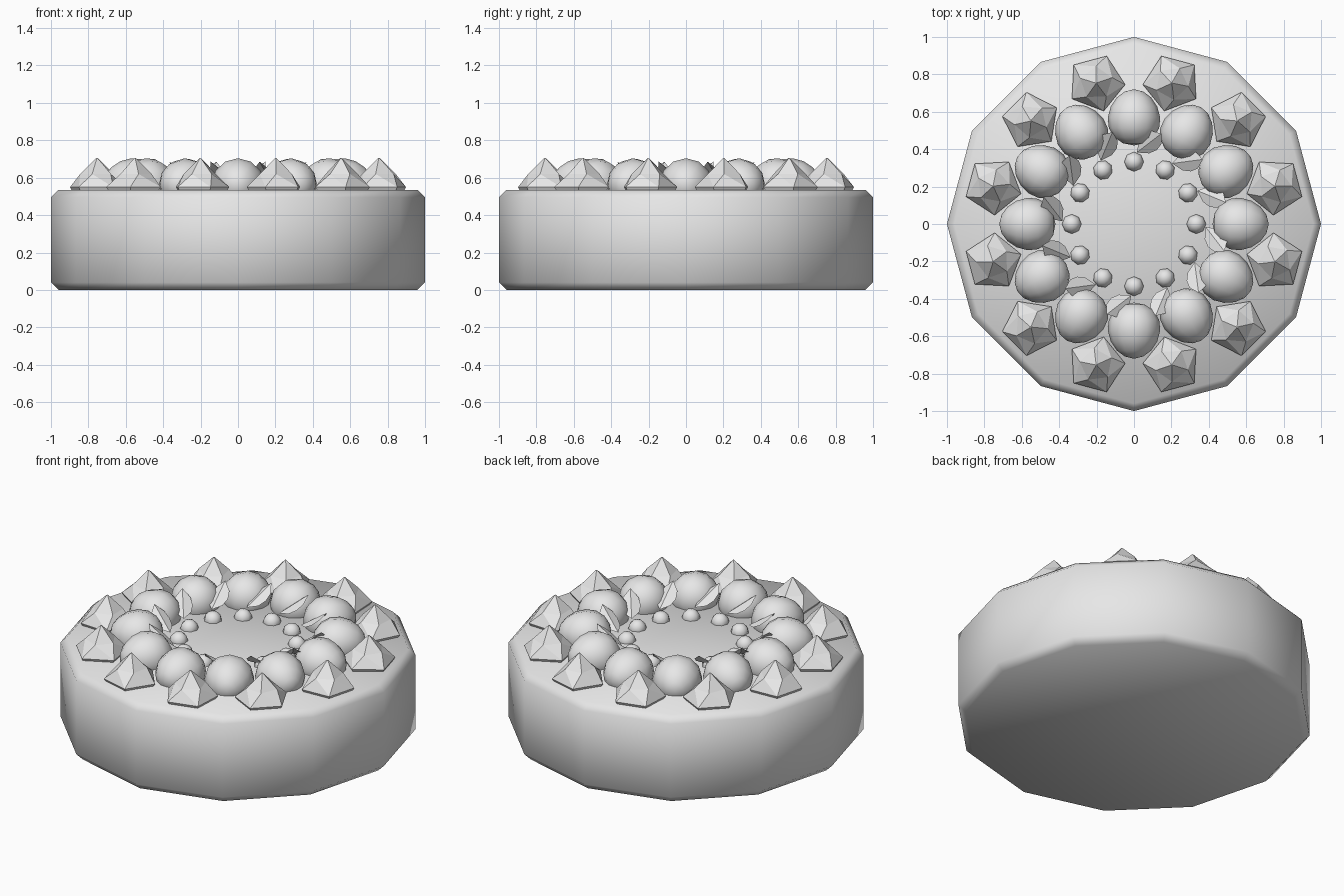
import bpy, bmesh, math
from mathutils import Matrix, Vector

old = bpy.data.objects.get("Cube")
if old:
    bpy.data.objects.remove(old, do_unlink=True)

grey = bpy.data.materials.new("plain_grey")
grey.use_nodes = True
grey.diffuse_color = (0.8, 0.8, 0.8, 1)
grey.node_tree.nodes["Principled BSDF"].inputs["Base Color"].default_value = (0.8, 0.8, 0.8, 1)

COUNT = 12
STEP = math.tau / COUNT
TOP = 0.535


def finish(bm, name, smooth_angle=None):
    """Turn a bmesh into an object with the shared material."""
    bmesh.ops.recalc_face_normals(bm, faces=bm.faces)
    mesh = bpy.data.meshes.new(name)
    bm.to_mesh(mesh)
    bm.free()
    mesh.materials.append(grey)
    obj = bpy.data.objects.new(name, mesh)
    bpy.context.collection.objects.link(obj)
    if smooth_angle:
        bpy.ops.object.select_all(action='DESELECT')
        obj.select_set(True)
        bpy.context.view_layer.objects.active = obj
        bpy.ops.object.shade_smooth_by_angle(angle=math.radians(smooth_angle))
    return obj


def ring_of(build, name, radius, height, offset=0.0, smooth_angle=None):
    """Repeat a part around the top; its local +x points outward."""
    for i in range(COUNT):
        bm = bmesh.new()
        build(bm)
        place = (Matrix.Rotation(i * STEP + offset, 4, 'Z')
                 @ Matrix.Translation((radius, 0, height)))
        bmesh.ops.transform(bm, matrix=place, verts=bm.verts)
        finish(bm, f"{name}_{i + 1}", smooth_angle)


def loft(bm, rings):
    """Bridge a stack of equal rings and cap both ends."""
    loops = [[bm.verts.new(p) for p in ring] for ring in rings]
    n = len(loops[0])
    for low, high in zip(loops, loops[1:]):
        for k in range(n):
            bm.faces.new((low[k], low[(k + 1) % n], high[(k + 1) % n], high[k]))
    bm.faces.new(loops[0])
    bm.faces.new(loops[-1])
    return loops


def polygon(sides, radius, z, turn=0.0):
    return [(radius * math.cos(turn + k * math.tau / sides),
             radius * math.sin(turn + k * math.tau / sides), z) for k in range(sides)]


# Twelve-sided cake body with chamfered rims
bm = bmesh.new()
loft(bm, [polygon(COUNT, r, z) for r, z in
          ((0.96, 0), (1, 0.04), (1, TOP - 0.04), (0.96, TOP))])
finish(bm, "cake_body", 50)


# Cream dollops: twisted five-sided peaks
def dollop(bm):
    loft(bm, [polygon(5, r, z, math.pi + math.radians(t)) for r, z, t in
              ((0.14, -0.01, 0), (0.155, 0.015, 0), (0.09, 0.085, 22), (0.004, 0.17, 30))])
    bmesh.ops.triangulate(bm, faces=[f for f in bm.faces if len(f.verts) == 4])


ring_of(dollop, "cream_dollop", 0.78, TOP, STEP / 2)


# Berries: spheres tapering slightly outward
def berry(bm):
    bmesh.ops.create_uvsphere(bm, u_segments=12, v_segments=8, radius=1,
                              matrix=Matrix.Rotation(math.pi / 2, 4, 'Y'))
    for v in bm.verts:
        taper = 1 - 0.1 * v.co.x
        v.co = Vector((v.co.x * 0.15, v.co.y * 0.14 * taper, v.co.z * 0.137 * taper))


ring_of(berry, "berry", 0.57, 0.567, 0, 60)


# Leaves: folded pointed blades rising outward between the berries
def leaf(bm):
    stations = ((-0.5, 0), (-0.25, 0.8), (0, 1), (0.25, 0.8), (0.5, 0))
    rows = []
    for along, wide in stations:
        x = along * 0.2
        rows.append([bm.verts.new((x, s * wide * 0.055, -abs(s) * wide * 0.02))
                     for s in ((-1, 0, 1) if wide else (0,))])
    for a, b in zip(rows, rows[1:]):
        if len(a) == len(b):
            for k in range(2):
                bm.faces.new((a[k], b[k], b[k + 1], a[k + 1]))
        else:
            tip, row = (a[0], b) if len(a) == 1 else (b[0], a)
            for k in range(2):
                bm.faces.new((tip, row[k], row[k + 1]))
    bmesh.ops.solidify(bm, geom=bm.faces[:], thickness=0.008)
    turn = (Matrix.Rotation(math.radians(-42), 4, 'Z')
            @ Matrix.Rotation(math.radians(-34), 4, 'Y'))
    bmesh.ops.transform(bm, matrix=turn, verts=bm.verts)


ring_of(leaf, "leaf", 0.44, 0.63, math.radians(-10.5), 20)


# Small beads around the open centre
def bead(bm):
    bmesh.ops.create_uvsphere(bm, u_segments=8, v_segments=6, radius=0.052)


ring_of(bead, "bead", 0.333, TOP, 0, 60)
